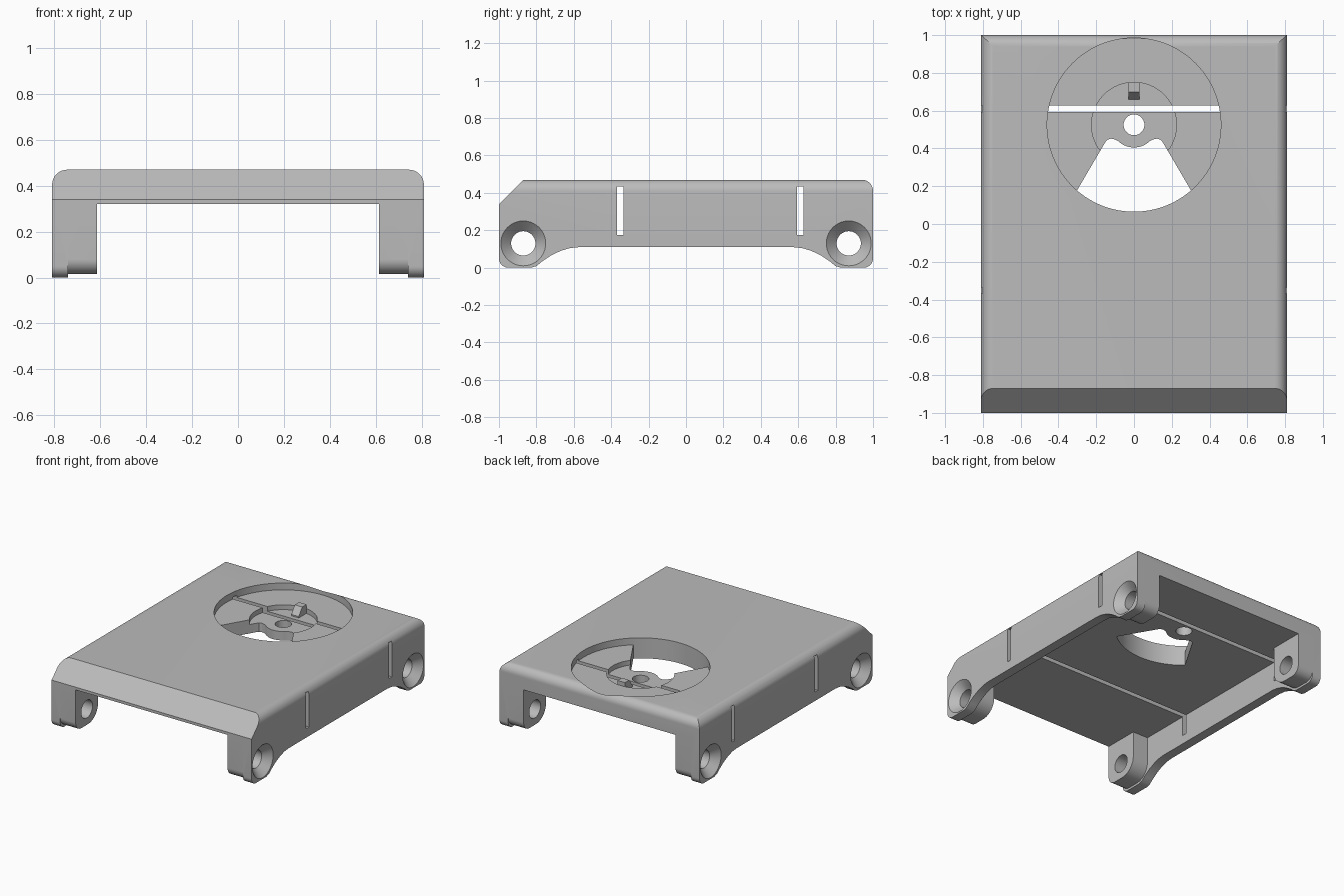
import bpy, bmesh, math
from mathutils import Vector

old = bpy.data.objects.get("Cube")
if old:
    bpy.data.objects.remove(old, do_unlink=True)

grey = bpy.data.materials.new("plain grey")
grey.use_nodes = True
COLOUR = (0.5, 0.5, 0.5, 1)
grey.diffuse_color = COLOUR
grey.node_tree.nodes["Principled BSDF"].inputs["Base Color"].default_value = COLOUR


def arc(cx, cy, r, start, end, n=10):
    angles = [math.radians(start + (end - start) * i / n) for i in range(n + 1)]
    return [(cx + r * math.cos(a), cy + r * math.sin(a)) for a in angles]


def circle(cx, cy, r, n=64):
    return arc(cx, cy, r, 0, 360, n)[:-1]


def loft(name, axis, sections):
    """Closed solid through outlines, each given as (position on axis, points)."""
    place = {"x": lambda t, p: (t, p[0], p[1]),
             "y": lambda t, p: (p[0], t, p[1]),
             "z": lambda t, p: (p[0], p[1], t)}[axis]
    bm = bmesh.new()
    rings = [[bm.verts.new(Vector(place(t, p))) for p in pts] for t, pts in sections]
    bm.faces.new(rings[0])
    bm.faces.new(rings[-1])
    for a, b in zip(rings, rings[1:]):
        for i in range(len(a)):
            j = (i + 1) % len(a)
            bm.faces.new((a[i], a[j], b[j], b[i]))
    bmesh.ops.recalc_face_normals(bm, faces=bm.faces)
    mesh = bpy.data.meshes.new(name)
    bm.to_mesh(mesh)
    bm.free()
    mesh.materials.append(grey)
    obj = bpy.data.objects.new(name, mesh)
    bpy.context.collection.objects.link(obj)
    return obj


def prism(name, axis, pts, a, b):
    return loft(name, axis, [(a, pts), (b, pts)])


def rect(u0, u1, v0, v1):
    return [(u0, v0), (u1, v0), (u1, v1), (u0, v1)]


def combine(target, tool, operation="DIFFERENCE"):
    mod = target.modifiers.new(operation.lower(), "BOOLEAN")
    mod.operation = operation
    mod.solver = "EXACT"
    mod.object = tool
    bpy.context.view_layer.objects.active = target
    bpy.ops.object.modifier_apply(modifier=mod.name)
    bpy.data.objects.remove(tool, do_unlink=True)


# Outer shell: side outline crossed with a round-shouldered front outline
arch = [(-0.83, 0), (-0.80, 0.008), (-0.77, 0.033), (-0.72, 0.066),
        (-0.67, 0.09), (-0.62, 0.105), (-0.57, 0.11)]
side = (arc(-0.95, 0.05, 0.05, 180, 270) + arch
        + [(-y, z) for y, z in reversed(arch)]
        + arc(0.95, 0.05, 0.05, -90, 0)
        + arc(0.94, 0.41, 0.06, 0, 90)
        + [(-0.87, 0.47), (-1, 0.34)])
front = ([(-0.81, -0.1), (0.81, -0.1)]
         + arc(0.745, 0.405, 0.065, 0, 90)
         + arc(-0.745, 0.405, 0.065, 90, 180))
cover = prism("cover", "x", side, -0.9, 0.9)
combine(cover, prism("shoulders", "y", front, -1.1, 1.1), "INTERSECT")

# Hollow underside, open at both ends
combine(cover, prism("cavity", "y", rect(-0.74, 0.74, -0.2, 0.32), -1.1, 1.1))

# Corner bosses inside the legs
for sx in (-1, 1):
    for sy in (-1, 1):
        outline = [(sy * y, z) for y, z in
                   arc(0.935, 0.08, 0.065, 0, -90)
                   + arc(0.855, 0.13, 0.115, -90, -180)
                   + [(0.74, 0.33), (1, 0.33)]]
        combine(cover, prism("boss", "x", outline, sx * 0.615, sx * 0.745), "UNION")

# Countersunk screw holes through the legs
for y in (-0.87, 0.87):
    combine(cover, prism("screw_hole", "x", circle(y, 0.13, 0.065, 40), -1, 1))
    for sx in (-1, 1):
        combine(cover, loft("countersink", "x",
                            [(sx * 0.755, circle(y, 0.13, 0.065, 40)),
                             (sx * 0.82, circle(y, 0.13, 0.13, 40))]))

# Round dial recess with a deeper hub
CY = 0.525
combine(cover, prism("dial_recess", "z", circle(0, CY, 0.46, 96), 0.42, 0.6))
combine(cover, prism("hub_recess", "z", circle(0, CY, 0.225), 0.385, 0.6))

# Catch at the back of the hub
catch = [(0.66, 0.37), (0.66, 0.395), (0.70, 0.45), (0.75, 0.45), (0.75, 0.37)]
combine(cover, prism("catch", "x", catch, -0.03, 0.03), "UNION")

# Cross slots through both walls and into the roof
for y in (-0.352, 0.61):
    combine(cover, prism("cross_slot", "y", rect(-1, 1, 0.175, 0.435),
                         y - 0.017, y + 0.017))

# Centre hole and fan-shaped opening
combine(cover, prism("centre_hole", "z", circle(0, CY, 0.055, 40), 0.2, 0.6))
shoulder = [(0.155, -0.097), (0.143, -0.08), (0.122, -0.073), (0.103, -0.077)]
fan = (arc(0, CY, 0.46, -131, -49, 24)
       + [(x, CY + y) for x, y in shoulder]
       + arc(0, CY, 0.12, -46, -134, 16)
       + [(-x, CY + y) for x, y in reversed(shoulder)])
combine(cover, prism("fan_opening", "z", fan, 0.2, 0.6))

# Smooth rounded parts, keep edges crisp
bpy.ops.object.select_all(action="DESELECT")
cover.select_set(True)
bpy.context.view_layer.objects.active = cover
bpy.ops.object.shade_smooth_by_angle(angle=math.radians(25))
